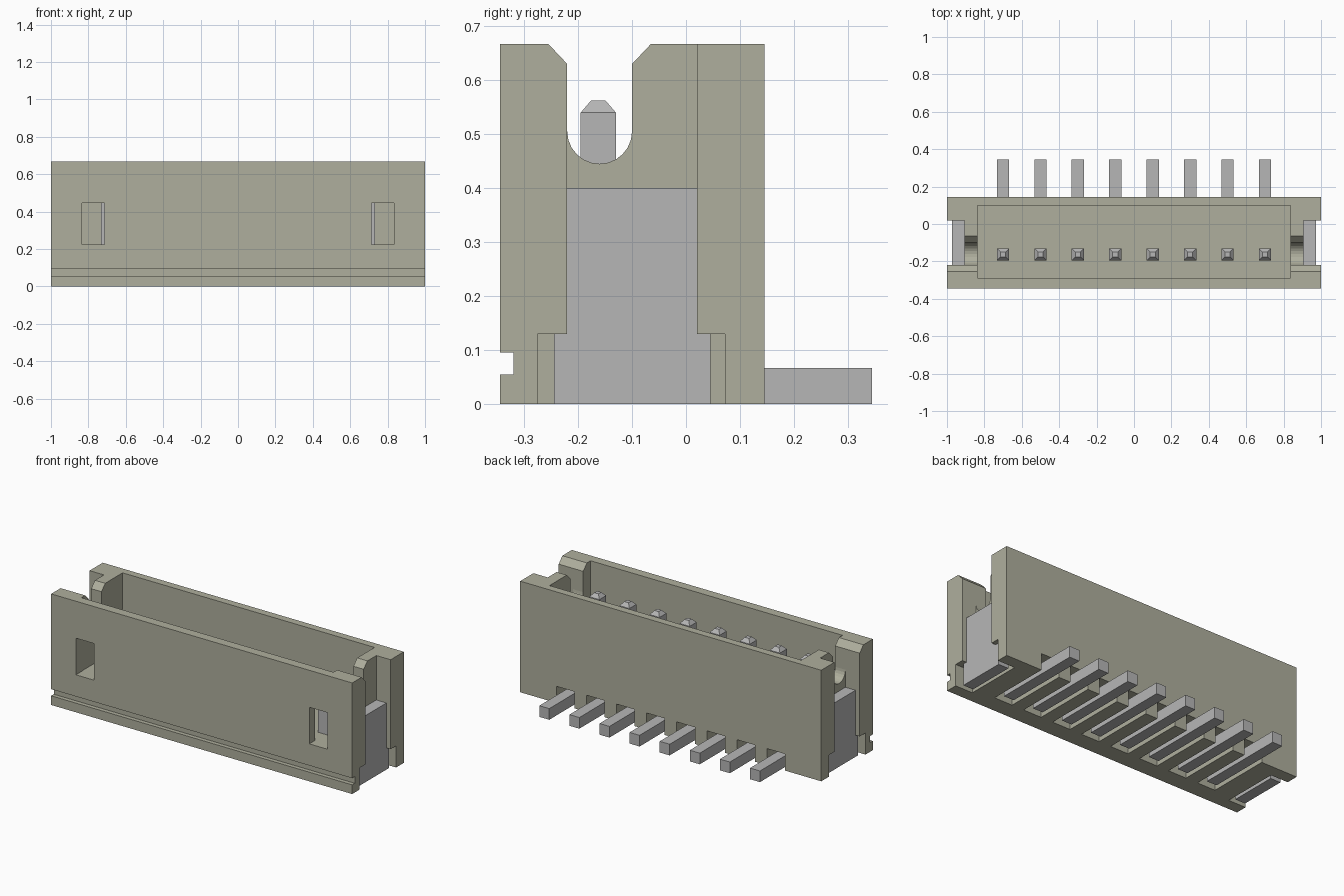
import bpy, bmesh, math
from mathutils import Vector

old = bpy.data.objects.get("Cube")
if old:
    bpy.data.objects.remove(old, do_unlink=True)


def material(name, rgb):
    m = bpy.data.materials.new(name)
    m.use_nodes = True
    m.diffuse_color = (*rgb, 1)
    m.node_tree.nodes["Principled BSDF"].inputs["Base Color"].default_value = (*rgb, 1)
    return m


OLIVE = material("olive beige plastic", (0.43, 0.43, 0.34))
GREY = material("grey metal", (0.47, 0.47, 0.47))


def prism(name, profile, x0, x1, mat=None):
    """Extrude a (y, z) profile along x."""
    bm = bmesh.new()
    face = bm.faces.new([bm.verts.new((x0, y, z)) for y, z in profile])
    ext = bmesh.ops.extrude_face_region(bm, geom=[face])
    moved = [v for v in ext["geom"] if isinstance(v, bmesh.types.BMVert)]
    bmesh.ops.translate(bm, verts=moved, vec=(x1 - x0, 0, 0))
    bmesh.ops.recalc_face_normals(bm, faces=bm.faces[:])
    me = bpy.data.meshes.new(name)
    bm.to_mesh(me)
    bm.free()
    ob = bpy.data.objects.new(name, me)
    bpy.context.collection.objects.link(ob)
    if mat:
        me.materials.append(mat)
    return ob


def rect(y0, y1, z0, z1):
    return [(y0, z0), (y1, z0), (y1, z1), (y0, z1)]


def cut(target, profile, x0, x1):
    """Subtract an extruded profile from the target."""
    cutter = prism("cutter", profile, min(x0, x1), max(x0, x1))
    cutter.hide_render = True
    mod = target.modifiers.new("cut", "BOOLEAN")
    mod.operation = "DIFFERENCE"
    mod.solver = "EXACT"
    mod.object = cutter
    bpy.context.view_layer.objects.active = target
    bpy.ops.object.modifier_apply(modifier=mod.name)
    bpy.data.objects.remove(cutter, do_unlink=True)


PIN_X = [-0.7 + 0.2 * i for i in range(8)]

# Housing block with the groove along the front
housing = prism("housing", [
    (-0.345, 0), (0.145, 0), (0.145, 0.667), (-0.345, 0.667),
    (-0.345, 0.095), (-0.32, 0.095), (-0.32, 0.055), (-0.345, 0.055)], -1, 1, OLIVE)

# Open cavity
cut(housing, rect(-0.29, 0.10, 0.225, 0.8), -0.837, 0.837)

# U-shaped slot with chamfered mouth
arc = [(-0.16 + 0.06 * math.cos(a), 0.505 + 0.06 * math.sin(a))
       for a in (-math.pi * i / 12 for i in range(13))]
slot = [(-0.255, 0.8), (-0.065, 0.8), (-0.065, 0.667), (-0.10, 0.63),
        *arc, (-0.22, 0.63), (-0.255, 0.667)]

for s in (-1, 1):
    cut(housing, rect(-0.22, 0.02, -0.1, 0.8), s * 0.905, s * 1.1)     # end recess
    cut(housing, rect(-0.275, 0.072, -0.1, 0.13), s * 0.885, s * 1.1)  # tab foot pocket
    cut(housing, slot, s * 0.80, s * 1.1)                              # end slot
    cut(housing, rect(-0.4, -0.25, 0.225, 0.445), s * 0.715, s * 0.835)  # front window

# Underside channels for the leads
for x in PIN_X:
    cut(housing, rect(-0.24, 0.3, -0.1, 0.1), x - 0.06, x + 0.06)

# Bent contact pins with tapered tips
W = 0.033
lead = [(0.345, 0), (0.345, 0.067), (-0.13, 0.067), (-0.13, 0.54),
        (-0.195, 0.54), (-0.195, 0)]
for i, x in enumerate(PIN_X):
    pin = prism(f"contact_pin_{i + 1}", lead, x - W, x + W, GREY)
    bm = bmesh.new()
    bm.from_mesh(pin.data)
    top = max(bm.faces, key=lambda f: f.calc_center_median().z)
    tip = bmesh.ops.extrude_discrete_faces(bm, faces=[top])["faces"][0]
    centre = tip.calc_center_median()
    for v in tip.verts:
        v.co = centre + (v.co - centre) * 0.42 + Vector((0, 0, 0.022))
    bmesh.ops.recalc_face_normals(bm, faces=bm.faces[:])
    bm.to_mesh(pin.data)
    bm.free()

# Solder tabs at both ends, with a wider foot
tab = [(-0.245, 0), (0.045, 0), (0.045, 0.13), (0.02, 0.13), (0.02, 0.4),
       (-0.22, 0.4), (-0.22, 0.13), (-0.245, 0.13)]
for s, side in ((-1, "right"), (1, "left")):
    prism(f"solder_tab_{side}", tab, s * 0.905, s * 0.972, GREY)
